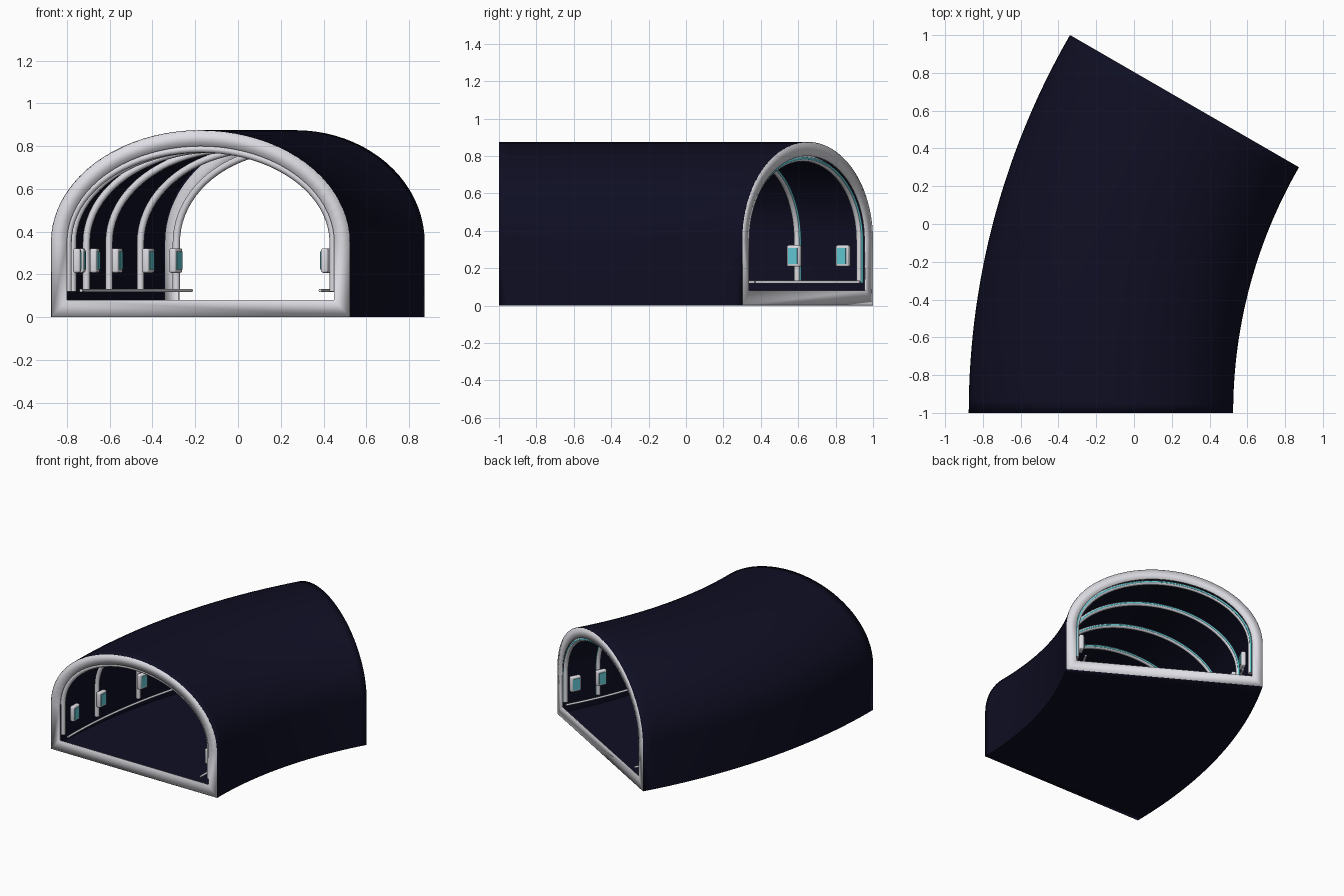
import bpy, bmesh
from math import sin, cos, pi, radians
from mathutils import Matrix, Vector

cube = bpy.data.objects.get("Cube")
if cube:
    bpy.data.objects.remove(cube, do_unlink=True)

BEND_R, BEND_X, SWEEP = 3.3, 3.125, 30      # bend radius, bend centre, degrees
SPRING = 0.35                               # height where the arch begins


def material(name, color):
    m = bpy.data.materials.new(name)
    m.use_nodes = True
    m.diffuse_color = (*color, 1)
    b = m.node_tree.nodes["Principled BSDF"]
    b.inputs["Base Color"].default_value = (*color, 1)
    b.inputs["Roughness"].default_value = 0.6
    return m


NAVY = material("dark navy", (0.0045, 0.0045, 0.017))
WHITE = material("soft white", (0.72, 0.72, 0.77))
CYAN = material("cyan", (0.12, 0.58, 0.65))


def bend(u, z, deg):
    """Place a cross-section point at an angle along the bend."""
    r, t = BEND_R - u, radians(deg)
    return Vector((BEND_X - r * cos(t), r * sin(t) - 1, z))


def section(half, top, bottom, n=40):
    """Straight walls with a half-ellipse on top, as (u, z) points."""
    arch = [(-half * cos(pi * i / n), SPRING + (top - SPRING) * sin(pi * i / n))
            for i in range(n + 1)]
    return [(-half, bottom)] + arch + [(half, bottom)]


def mesh_object(name, bm, mat):
    bmesh.ops.recalc_face_normals(bm, faces=bm.faces)
    me = bpy.data.meshes.new(name)
    bm.to_mesh(me)
    bm.free()
    me.materials.append(mat)
    ob = bpy.data.objects.new(name, me)
    bpy.context.collection.objects.link(ob)
    return ob


def loft(name, loops, mat, closed=False):
    """Skin matching closed loops of points."""
    bm = bmesh.new()
    rings = [[bm.verts.new(p) for p in loop] for loop in loops]
    pairs = list(zip(rings, rings[1:]))
    if closed:
        pairs.append((rings[-1], rings[0]))
    for a, b in pairs:
        for i in range(len(a)):
            j = (i + 1) % len(a)
            bm.faces.new((a[i], a[j], b[j], b[i]))
    return mesh_object(name, bm, mat)


def tube(name, points, radius, mat):
    cu = bpy.data.curves.new(name, "CURVE")
    cu.dimensions = "3D"
    cu.bevel_depth, cu.bevel_resolution = radius, 2
    cu.use_fill_caps = True
    sp = cu.splines.new("POLY")
    sp.points.add(len(points) - 1)
    for p, co in zip(sp.points, points):
        p.co = (*co, 1)
    cu.materials.append(mat)
    ob = bpy.data.objects.new(name, cu)
    bpy.context.collection.objects.link(ob)


def smooth(ob, angle=None):
    bpy.ops.object.select_all(action="DESELECT")
    ob.select_set(True)
    bpy.context.view_layer.objects.active = ob
    if angle:
        bpy.ops.object.shade_smooth_by_angle(angle=radians(angle))
    else:
        bpy.ops.object.shade_smooth()


# Outer shell with walls, roof and floor
OUTER = section(0.7, 0.875, 0)
shell = loft("tunnel_shell", [[bend(u, z, SWEEP * i / 30) for u, z in OUTER]
                              for i in range(31)], NAVY)
smooth(shell, 40)
thick = shell.modifiers.new("thickness", "SOLIDIFY")
thick.thickness, thick.offset = 0.004, -1

# Pale rims framing both open ends
rim_out, rim_in = section(0.698, 0.873, 0.002), section(0.625, 0.8, 0.08)
for name, end, inner in (("front_rim", -0.01, 0.15), ("back_rim", SWEEP + 0.01, SWEEP - 0.15)):
    loops = [(rim_out, end), (rim_in, end), (rim_in, inner), (rim_out, inner)]
    smooth(loft(name, [[bend(u, z, d) for u, z in s] for s, d in loops], WHITE, True))

# Arched ribs, each with a light strip on its rear side
rib = section(0.62, 0.787, 0.12)
for k, d in enumerate((0.5, 6, 12, 18, 24, 29.45)):
    tube(f"rib_{k + 1}", [bend(u, z, d) for u, z in rib], 0.017, WHITE)
    tube(f"rib_light_{k + 1}", [bend(u, z, d + 0.24) for u, z in rib], 0.007, CYAN)

# Low rails following both walls
for side, u in (("left", 0.56), ("right", -0.56)):
    tube(f"{side}_rail", [bend(u, 0.125, SWEEP * i / 30) for i in range(31)], 0.008, WHITE)


def box(name, centre, deg, size, mat, bevel):
    bm = bmesh.new()
    bmesh.ops.create_cube(bm, size=1, matrix=Matrix.Diagonal((*size, 1)))
    if bevel:
        bmesh.ops.bevel(bm, geom=bm.edges[:], offset=bevel, segments=3,
                        profile=0.5, affect="EDGES")
    bm.transform(Matrix.Translation(centre) @ Matrix.Rotation(-radians(deg), 4, "Z"))
    ob = mesh_object(name, bm, mat)
    smooth(ob, 35)


# Wall panels with screens facing into the tunnel
for side, s in (("left", 1), ("right", -1)):
    for k, d in enumerate((1.7, 6, 12, 18, 24, 28.3)):
        box(f"{side}_panel_{k + 1}", bend(0.58 * s, 0.265, d), d,
            (0.034, 0.078, 0.115), WHITE, 0.01)
        box(f"{side}_screen_{k + 1}", bend(0.562 * s, 0.265, d), d,
            (0.006, 0.052, 0.084), CYAN, 0)
